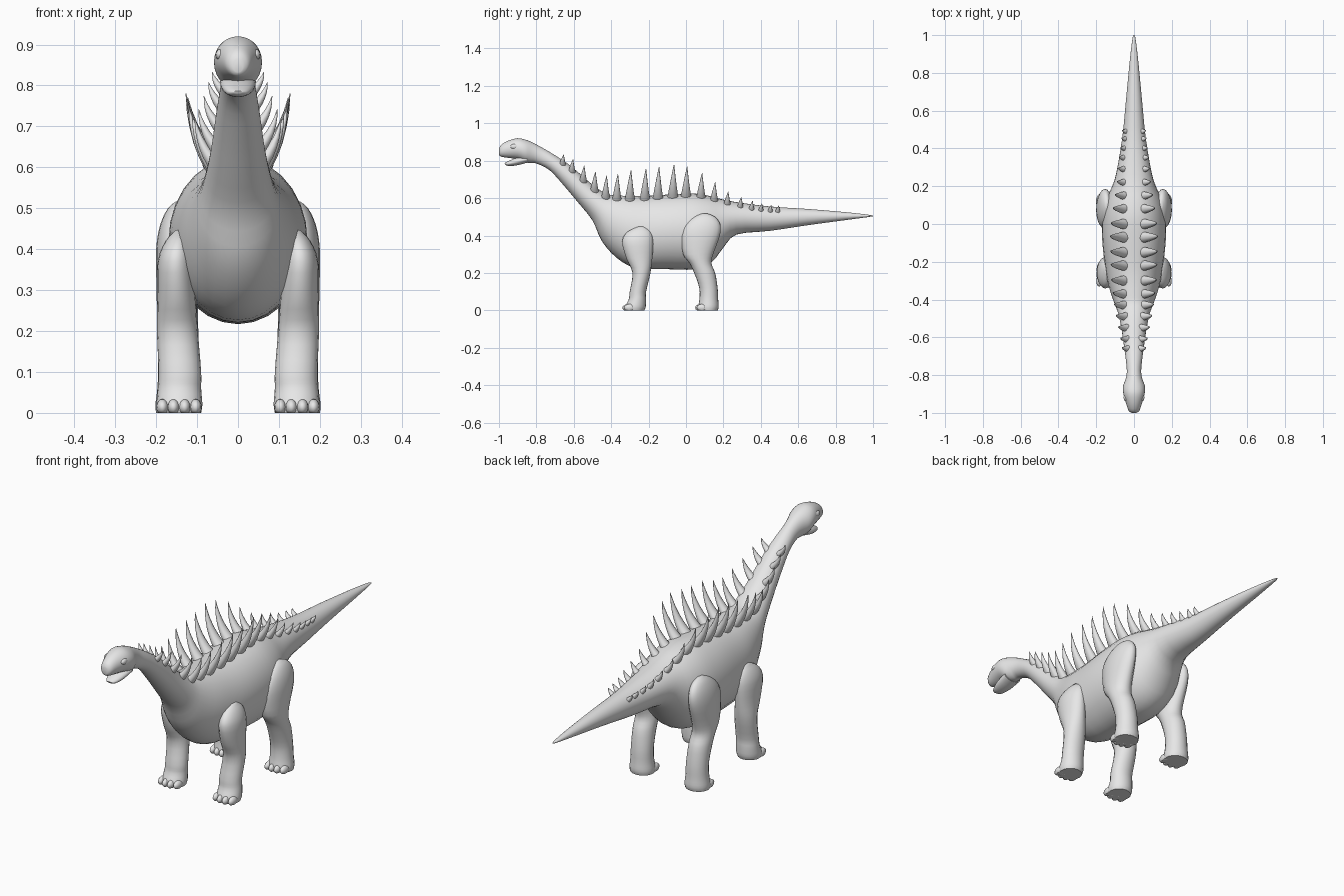
import bpy, bmesh, math
from mathutils import Vector

if "Cube" in bpy.data.objects:
    bpy.data.objects.remove(bpy.data.objects["Cube"])

skin = bpy.data.materials.new("light_grey")
skin.diffuse_color = (0.8, 0.8, 0.8, 1)
skin.use_nodes = True
skin.node_tree.nodes["Principled BSDF"].inputs["Base Color"].default_value = skin.diffuse_color


def spline(rows, steps):
    """Smoothly interpolate rows of numbers."""
    out = []
    for i in range(len(rows) - 1):
        p0, p1, p2, p3 = (rows[max(0, min(len(rows) - 1, i + k))] for k in (-1, 0, 1, 2))
        for s in range(steps):
            t = s / steps
            out.append([0.5 * (2 * b + (c - a) * t + (2 * a - 5 * b + 4 * c - d) * t * t
                               + (3 * b - a - 3 * c + d) * t ** 3)
                        for a, b, c, d in zip(p0, p1, p2, p3)])
    out.append(list(rows[-1]))
    return out


def finish(name, bm, angle):
    bmesh.ops.recalc_face_normals(bm, faces=bm.faces)
    mesh = bpy.data.meshes.new(name)
    bm.to_mesh(mesh)
    bm.free()
    mesh.materials.append(skin)
    ob = bpy.data.objects.new(name, mesh)
    bpy.context.collection.objects.link(ob)
    bpy.context.view_layer.objects.active = ob
    ob.select_set(True)
    bpy.ops.object.shade_smooth_by_angle(angle=math.radians(angle))
    ob.select_set(False)
    return ob


def loft(name, rings, sides=20, angle=50):
    """Skin elliptical rings given as (centre, axis_u, axis_v)."""
    bm = bmesh.new()
    loops = []
    for c, u, v in rings:
        loops.append([bm.verts.new(c + u * math.cos(a) + v * math.sin(a))
                      for a in (2 * math.pi * k / sides for k in range(sides))])
    for a, b in zip(loops, loops[1:]):
        for k in range(sides):
            j = (k + 1) % sides
            bm.faces.new((a[k], a[j], b[j], b[k]))
    bm.faces.new(loops[0])
    bm.faces.new(loops[-1])
    return finish(name, bm, angle)


def trunk_rings(rows):
    """Rows of top y, top z, bottom y, bottom z, half width."""
    rings = []
    for ty, tz, by, bz, w in rows:
        top, bot = Vector((0, ty, tz)), Vector((0, by, bz))
        rings.append(((top + bot) / 2, Vector((w, 0, 0)), (top - bot) / 2))
    return rings


def ball(name, loc, size):
    bm = bmesh.new()
    bmesh.ops.create_uvsphere(bm, u_segments=12, v_segments=8, radius=1)
    for v in bm.verts:
        v.co = Vector([v.co[i] * size[i] + loc[i] for i in range(3)])
        v.co.z = max(v.co.z, 0)
    return finish(name, bm, 60)


# Head, neck, torso and tail in one skin
body = [(-1.0, .865, -1.0, .832, .012), (-.988, .885, -.99, .822, .028),
        (-.95, .907, -.95, .815, .042), (-.9, .92, -.9, .808, .056),
        (-.86, .913, -.86, .792, .058), (-.82, .897, -.83, .787, .046),
        (-.77, .87, -.8, .785, .038), (-.71, .835, -.73, .75, .043),
        (-.62, .775, -.66, .675, .054), (-.51, .68, -.58, .58, .068),
        (-.43, .625, -.5, .48, .086), (-.37, .615, -.45, .37, .107),
        (-.28, .61, -.37, .28, .135), (-.2, .612, -.27, .227, .152),
        (-.08, .62, -.1, .22, .168), (.03, .625, .05, .22, .168),
        (.11, .615, .14, .26, .15), (.18, .597, .2, .335, .12),
        (.26, .58, .27, .405, .095), (.45, .555, .45, .425, .063),
        (.65, .542, .65, .455, .043), (.85, .525, .85, .482, .024),
        (.97, .512, .97, .498, .01), (1.0, .506, 1.0, .503, .003)]
skin_rows = spline(body, 3)
loft("body", trunk_rings(skin_rows), 28, 60)

# Lower jaw, held slightly open
jaw = [(-.97, .787, -.968, .78, .01), (-.955, .795, -.95, .772, .026),
       (-.91, .815, -.905, .775, .04), (-.85, .83, -.85, .789, .044)]
loft("lower_jaw", trunk_rings(spline(jaw, 3)), 20, 60)

# Legs: rows of z, y, x, half depth, half width
front = [(0, -.272, .143, .05, .052), (.02, -.27, .143, .055, .056),
         (.06, -.26, .143, .046, .053), (.1, -.257, .142, .044, .052),
         (.2, -.238, .148, .048, .05), (.28, -.25, .15, .07, .047),
         (.37, -.258, .152, .083, .044), (.42, -.25, .147, .062, .03),
         (.447, -.24, .142, .018, .01)]
hind = [(0, .12, .145, .05, .055), (.02, .12, .145, .055, .057),
        (.06, .122, .145, .05, .052), (.12, .12, .145, .049, .05),
        (.2, .1, .147, .056, .05), (.25, .078, .148, .058, .05),
        (.3, .065, .15, .08, .049), (.4, .078, .154, .103, .046),
        (.46, .09, .152, .093, .038), (.5, .1, .147, .055, .024),
        (.517, .1, .143, .015, .008)]
for side, tag in ((-1, "left"), (1, "right")):
    for label, rows, toe_y in (("front", front, -.313), ("hind", hind, .076)):
        rings = [(Vector((side * x, y, z)), Vector((rx, 0, 0)), Vector((0, ry, 0)))
                 for z, y, x, ry, rx in spline(rows, 3)]
        loft(f"{label}_leg_{tag}", rings)
        # Four rounded toes per foot
        for k in range(4):
            off = (k - 1.5) * .027
            ball(f"{label}_toe_{tag}", (side * .144 + off, toe_y + abs(off) * .3, .014),
                 (.015, .031, .02))
    # Brow above each eye
    ball(f"brow_{tag}", (side * .043, -.918, .875), (.012, .022, .014))


def lookup(rows, y):
    """Linear interpolation of rows keyed on their first number."""
    for a, b in zip(rows, rows[1:]):
        if a[0] <= y <= b[0]:
            t = (y - a[0]) / (b[0] - a[0])
            return [p + (q - p) * t for p, q in zip(a, b)]


# Paired rows of curved back spikes, tallest over the middle
height = [(-.7, .02), (-.6, .045), (-.5, .075), (-.4, .105), (-.3, .14), (-.07, .16),
          (.02, .14), (.1, .105), (.21, .05), (.29, .03), (.4, .01), (.6, .004)]
spike_y = [-.66, -.61, -.55, -.49, -.43, -.37, -.3, -.22, -.15, -.07, 0,
           .08, .15, .22, .29, .35, .4, .45, .49]
for y in spike_y:
    h = lookup(height, y)[1]
    _, top, _, bottom, w = lookup(skin_rows, y)
    bx = min(.055, .72 * w)
    half = (top - bottom) / 2
    z0 = top - half + half * math.sqrt(1 - (bx / w) ** 2)
    r = .016 + .09 * h
    dx = .018 + .34 * h
    for side in (-1, 1):
        p0 = Vector((side * (bx - .008), y, z0 - .012))
        p1 = Vector((side * (bx + .8 * dx), y, z0 + .35 * (top + h - z0)))
        p2 = Vector((side * (bx + dx), y + .006, top + h))
        rings = []
        for i in range(7):
            t = i / 6
            c = p0 * (1 - t) ** 2 + p1 * 2 * t * (1 - t) + p2 * t * t
            tangent = ((p1 - p0) * (1 - t) + (p2 - p1) * t).normalized()
            size = r * max(.03, (1 - t) ** .85)
            across = tangent.cross(Vector((0, 1, 0))).normalized()
            rings.append((c, Vector((0, size, 0)), across * size * .8))
        loft("back_spike", rings, 10, 60)
